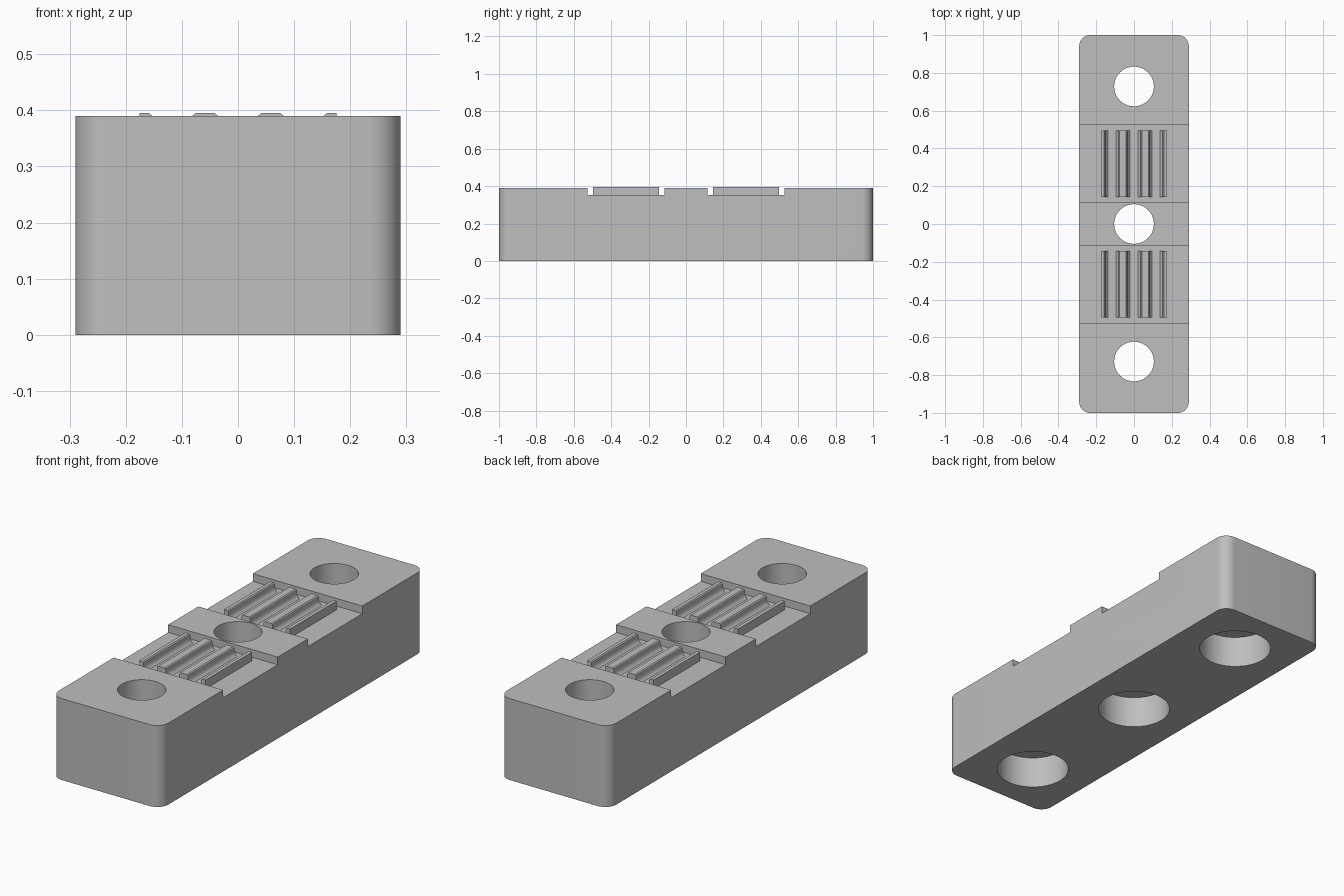
import bpy
import math

default = bpy.data.objects.get("Cube")
if default:
    bpy.data.objects.remove(default)

HALF_W, HALF_L, HEIGHT = 0.29, 1.0, 0.39
FLOOR, PITCH = 0.353, 0.117
HOLE_Y = 0.728
SLOT_Y = 0.32

grey = bpy.data.materials.new("grey")
grey.use_nodes = True
colour = (0.52, 0.52, 0.52, 1)
grey.diffuse_color = colour
grey.node_tree.nodes["Principled BSDF"].inputs["Base Color"].default_value = colour


def prism(name, outline, to_low, to_high):
    """Extrude a counter-clockwise outline between two mapped ends."""
    n = len(outline)
    verts = [to_low(a, b) for a, b in outline] + [to_high(a, b) for a, b in outline]
    faces = [tuple(reversed(range(n))), tuple(range(n, 2 * n))]
    faces += [(i, (i + 1) % n, (i + 1) % n + n, i + n) for i in range(n)]
    mesh = bpy.data.meshes.new(name)
    mesh.from_pydata(verts, [], faces)
    mesh.materials.append(grey)
    ob = bpy.data.objects.new(name, mesh)
    bpy.context.collection.objects.link(ob)
    return ob


def upright(name, outline, z0, z1):
    return prism(name, outline, lambda x, y: (x, y, z0), lambda x, y: (x, y, z1))


def arc(cx, cy, r, start, sweep, steps):
    angles = [math.radians(start + sweep * i / steps) for i in range(steps + 1)]
    return [(cx + r * math.cos(a), cy + r * math.sin(a)) for a in angles]


def cut(target, cutter):
    mod = target.modifiers.new("cut", 'BOOLEAN')
    mod.operation, mod.solver, mod.object = 'DIFFERENCE', 'EXACT', cutter
    bpy.context.view_layer.objects.active = target
    bpy.ops.object.modifier_apply(modifier=mod.name)
    bpy.data.objects.remove(cutter)


def smooth(ob):
    bpy.ops.object.select_all(action='DESELECT')
    ob.select_set(True)
    bpy.context.view_layer.objects.active = ob
    bpy.ops.object.shade_smooth_by_angle(angle=math.radians(32))


# Block with rounded upright corners
R = 0.058
outline = []
for i, (sx, sy) in enumerate([(1, 1), (-1, 1), (-1, -1), (1, -1)]):
    outline += arc(sx * (HALF_W - R), sy * (HALF_L - R), R, 90 * i, 90, 12)
block = upright("block", outline, 0, HEIGHT)

# Two shallow slots across the top
for s in (-1, 1):
    y0, y1 = s * SLOT_Y - 0.206, s * SLOT_Y + 0.206
    cut(block, upright("slot_cutter", [(-1, y0), (1, y0), (1, y1), (-1, y1)], FLOOR, 1))

# Bolt holes, counterbored from below
for y in (-HOLE_Y, 0, HOLE_Y):
    for radius, z0, z1 in ((0.105, -0.1, 0.6), (0.164, -0.1, 0.155)):
        cut(block, upright("hole_cutter", arc(0, y, radius, 0, 360, 64)[:-1], z0, z1))
smooth(block)

# Belt teeth: flared foot, rounded crown; the outer ones are half teeth
side = [(0.038, FLOOR), (0.031, 0.358), (0.026, 0.366), (0.0235, 0.375),
        (0.0235, 0.386), (0.022, 0.391), (0.017, 0.395)]
base = FLOOR - 0.005
for label, s in (("front", -1), ("back", 1)):
    y0, y1 = s * SLOT_Y - 0.176, s * SLOT_Y + 0.176
    for k in range(4):
        cx = (k - 1.5) * PITCH
        right = [(side[0][0], base)] + side
        left = [(-x, z) for x, z in reversed(right)]
        if k == 0:
            left = [(0, 0.395), (0, base)]
        if k == 3:
            right = [(0, base), (0, 0.395)]
        section = [(cx + x, z) for x, z in right + left]
        tooth = prism(f"{label}_belt_tooth_{k + 1}", section,
                      lambda x, z: (x, y1, z), lambda x, z: (x, y0, z))
        smooth(tooth)
